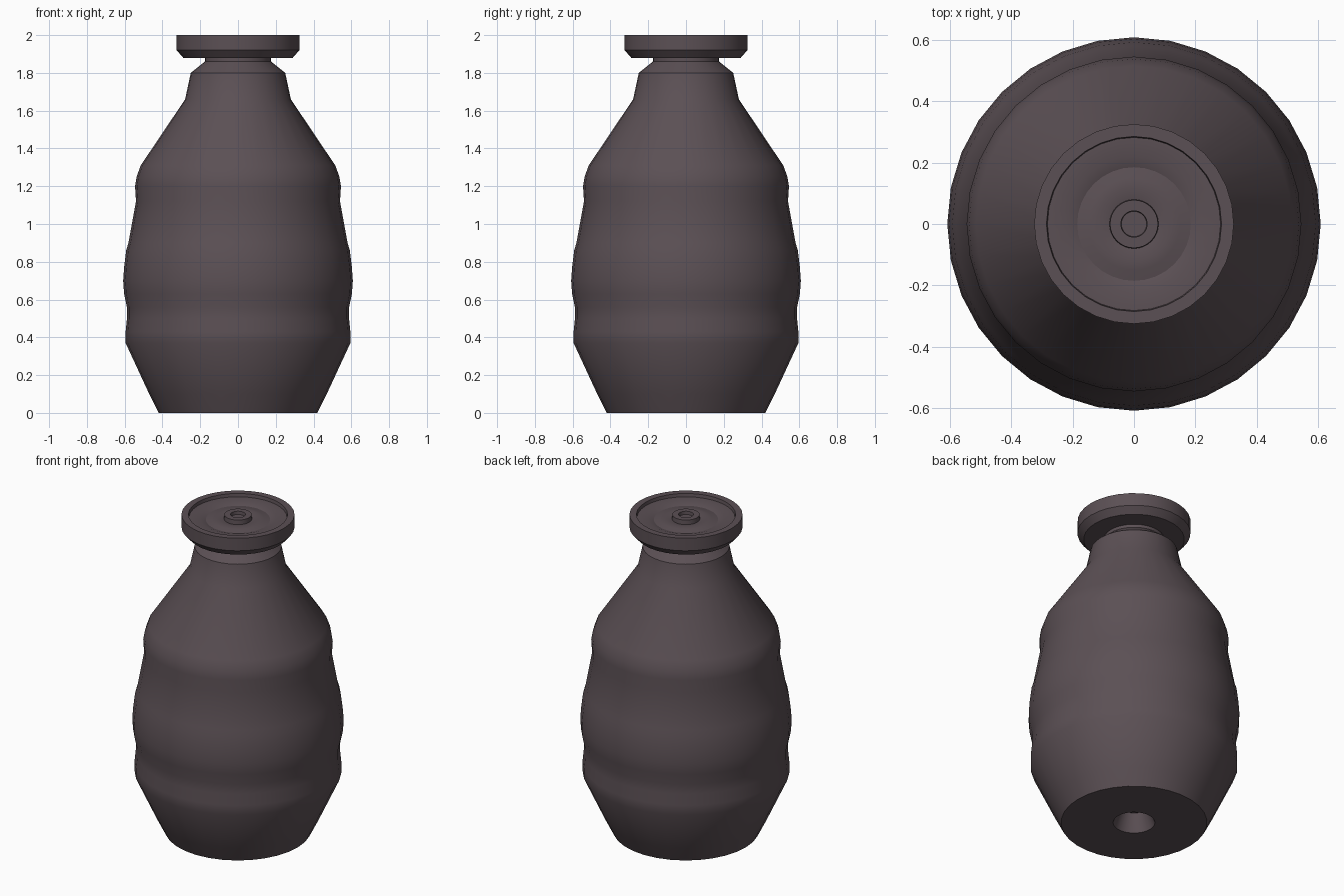
import bpy, bmesh, math

cube = bpy.data.objects.get("Cube")
if cube:
    bpy.data.objects.remove(cube, do_unlink=True)

SIDES = 32
COLOUR = (0.105, 0.08, 0.09, 1.0)
mat = bpy.data.materials.new("dark mauve clay")
mat.use_nodes = True
mat.diffuse_color = COLOUR
mat.node_tree.nodes["Principled BSDF"].inputs["Base Color"].default_value = COLOUR


def lathe(name, profile):
    """Spin a radius/height profile, running bottom to top, around z."""
    bm = bmesh.new()
    rings = []
    for r, z in profile:
        if r == 0:
            rings.append([bm.verts.new((0, 0, z))] * SIDES)
        else:
            rings.append([bm.verts.new((r * math.cos(a), r * math.sin(a), z))
                          for a in (math.tau * i / SIDES for i in range(SIDES))])
    for low, high in zip(rings, rings[1:]):
        for i in range(SIDES):
            j = (i + 1) % SIDES
            corners = dict.fromkeys((low[i], low[j], high[j], high[i]))
            bm.faces.new(list(corners))
    bmesh.ops.recalc_face_normals(bm, faces=bm.faces[:])
    mesh = bpy.data.meshes.new(name)
    bm.to_mesh(mesh)
    bm.free()
    obj = bpy.data.objects.new(name, mesh)
    bpy.context.collection.objects.link(obj)
    mesh.materials.append(mat)
    bpy.ops.object.select_all(action="DESELECT")
    obj.select_set(True)
    bpy.context.view_layer.objects.active = obj
    bpy.ops.object.shade_smooth_by_angle(angle=math.radians(30))
    return obj


# Bottle body: recessed base hole, swelling belly, shoulder and neck
lathe("bottle_body", [
    (0, 0.12), (0.08, 0.11), (0.12, 0), (0.42, 0), (0.47, 0.1), (0.595, 0.37),
    (0.595, 0.43), (0.588, 0.5), (0.588, 0.56), (0.603, 0.63), (0.608, 0.7),
    (0.603, 0.77), (0.592, 0.86), (0.58, 0.9), (0.54, 1.12), (0.545, 1.2),
    (0.537, 1.25), (0.515, 1.31), (0.28, 1.66), (0.25, 1.8), (0.175, 1.86),
    (0.175, 1.89)])

# Lid: bevelled disc with a raised rim, rippled top and pierced centre button
lathe("lid", [
    (0.16, 1.88), (0.29, 1.88), (0.325, 1.92), (0.325, 2), (0.285, 2),
    (0.282, 1.98), (0.22, 1.98), (0.185, 1.968), (0.15, 1.975), (0.12, 1.98),
    (0.08, 1.972), (0.078, 2), (0.043, 2), (0.041, 1.98), (0, 1.98)])
